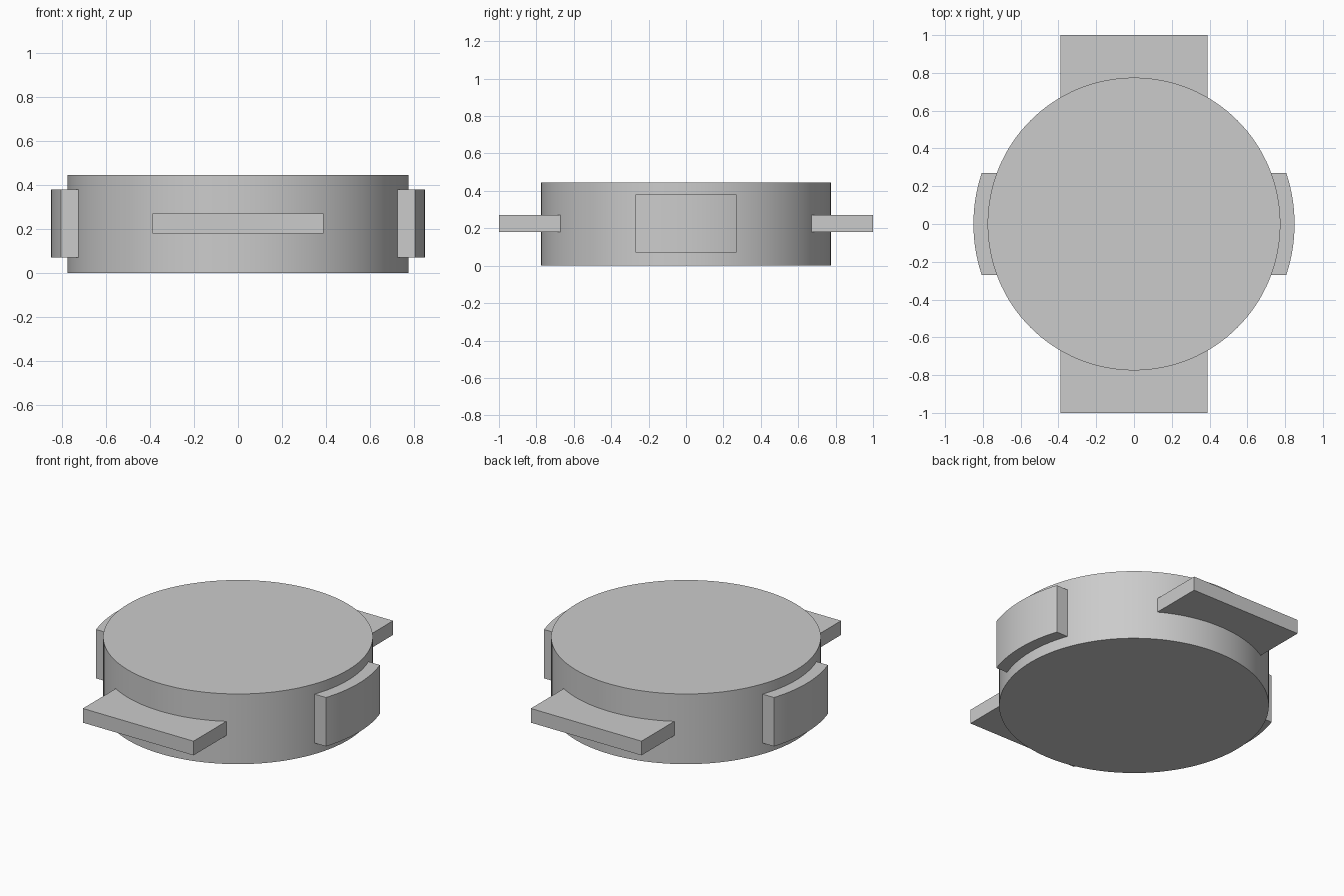
import bpy
import bmesh
from math import asin, sin, cos, pi, radians

cube = bpy.data.objects.get("Cube")
if cube:
    bpy.data.objects.remove(cube, do_unlink=True)

RADIUS = 0.775
PAD_RADIUS = 0.85
HEIGHT = 0.445

grey = bpy.data.materials.new("plain grey")
grey.use_nodes = True
grey.diffuse_color = (0.6, 0.6, 0.6, 1)
grey.node_tree.nodes["Principled BSDF"].inputs["Base Color"].default_value = (0.6, 0.6, 0.6, 1)


def arc(radius, half_width, steps=24):
    """Arc around +x, ending at y = -half_width and y = +half_width."""
    a = asin(half_width / radius)
    return [(radius * cos(t), radius * sin(t))
            for t in (a * (2 * i / steps - 1) for i in range(steps + 1))]


def extrude(name, outline, low, high, turn=0.0):
    """Turn a counter-clockwise outline about z and raise it into a solid."""
    bm = bmesh.new()
    c, s = cos(turn), sin(turn)
    base = bm.faces.new([bm.verts.new((x * c - y * s, x * s + y * c, low))
                         for x, y in outline])
    result = bmesh.ops.extrude_face_region(bm, geom=[base], use_keep_orig=True)
    top = [g for g in result["geom"] if isinstance(g, bmesh.types.BMVert)]
    bmesh.ops.translate(bm, verts=top, vec=(0, 0, high - low))
    bmesh.ops.recalc_face_normals(bm, faces=bm.faces)
    mesh = bpy.data.meshes.new(name)
    bm.to_mesh(mesh)
    bm.free()
    mesh.materials.append(grey)
    obj = bpy.data.objects.new(name, mesh)
    bpy.context.collection.objects.link(obj)
    bpy.ops.object.select_all(action="DESELECT")
    obj.select_set(True)
    bpy.context.view_layer.objects.active = obj
    bpy.ops.object.shade_smooth_by_angle(angle=radians(30))
    return obj


# Round body
sides = 128
circle = [(RADIUS * cos(2 * pi * i / sides), RADIUS * sin(2 * pi * i / sides))
          for i in range(sides)]
extrude("disc_body", circle, 0, HEIGHT)

# Curved pads hugging the left and right sides
pad = arc(PAD_RADIUS, 0.27) + arc(RADIUS - 0.002, 0.27)[::-1]
for name, turn in (("left_pad", 0), ("right_pad", pi)):
    extrude(name, pad, 0.07, 0.38, turn)

# Flat tabs at the front and back, fitted to the round wall
tab = [(1, -0.388), (1, 0.388)] + arc(RADIUS - 0.002, 0.388)[::-1]
for name, turn in (("back_tab", pi / 2), ("front_tab", -pi / 2)):
    extrude(name, tab, 0.18, 0.27, turn)
